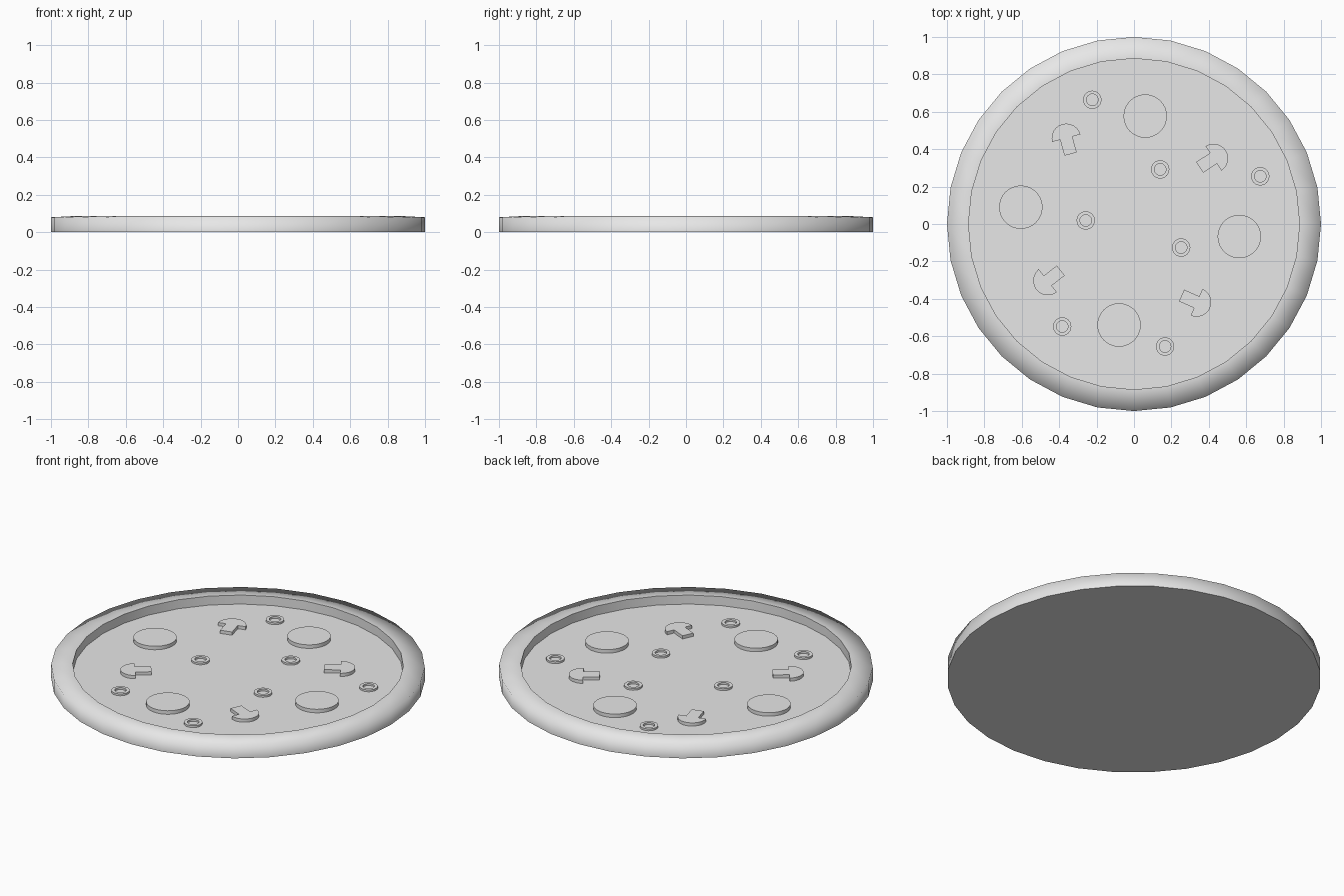
import bpy, bmesh, math
from mathutils import Vector

if "Cube" in bpy.data.objects:
    bpy.data.objects.remove(bpy.data.objects["Cube"])

mat = bpy.data.materials.new("plain grey")
mat.diffuse_color = (0.8, 0.8, 0.8, 1)
mat.use_nodes = True
mat.node_tree.nodes["Principled BSDF"].inputs["Base Color"].default_value = mat.diffuse_color
FLOOR = 0.033


def finish(bm, name, keep_soft=lambda e: False):
    """Smooth shade, with sharp edges wherever faces meet steeply."""
    bmesh.ops.recalc_face_normals(bm, faces=bm.faces[:])
    for f in bm.faces:
        f.smooth = True
    for e in bm.edges:
        steep = len(e.link_faces) == 2 and e.calc_face_angle() > math.radians(35)
        e.smooth = not steep or keep_soft(e)
    me = bpy.data.meshes.new(name)
    bm.to_mesh(me)
    bm.free()
    me.materials.append(mat)
    ob = bpy.data.objects.new(name, me)
    bpy.context.collection.objects.link(ob)
    return ob


def lathe(name, profile, n, centre=(0, 0), closed=False, keep_soft=lambda e: False):
    """Revolve an (r, z) profile; open profiles get end caps."""
    bm = bmesh.new()
    rings = []
    for r, z in profile:
        rings.append([bm.verts.new((centre[0] + r * math.cos(2 * math.pi * i / n),
                                    centre[1] + r * math.sin(2 * math.pi * i / n), z))
                      for i in range(n)])
    pairs = list(zip(rings, rings[1:]))
    if closed:
        pairs.append((rings[-1], rings[0]))
    else:
        bm.faces.new(rings[0])
        bm.faces.new(rings[-1])
    for a, b in pairs:
        for i in range(n):
            j = (i + 1) % n
            bm.faces.new((a[i], a[j], b[j], b[i]))
    return finish(bm, name, keep_soft)


def outer_rim(e):
    return all(v.co.z > 0.07 and math.hypot(v.co.x, v.co.y) > 0.95 for v in e.verts)


# Crust with raised rim and sunken floor
lathe("crust", [(1, 0), (1, 0.08), (0.885, 0.086), (0.885, FLOOR)], 32,
      keep_soft=outer_rim)

# Round sausage slices
for i, c in enumerate([(0.06, 0.577), (-0.605, 0.09), (0.563, -0.067), (-0.08, -0.54)]):
    lathe(f"sausage_slice_{i}", [(0.116, FLOOR - 0.01), (0.116, FLOOR + 0.021)], 32, c)

# Olive rings
olives = [(-0.223, 0.664), (0.14, 0.292), (0.675, 0.255), (-0.258, 0.019),
          (0.252, -0.126), (-0.384, -0.548), (0.166, -0.655)]
for i, c in enumerate(olives):
    lathe(f"olive_ring_{i}", [(0.049, FLOOR - 0.01), (0.049, FLOOR + 0.011),
                              (0.031, FLOOR + 0.011), (0.031, FLOOR - 0.01)],
          24, c, closed=True)


def mushroom(name, x, y, deg):
    """Flat slice: half-round cap on a straight stem, cap pointing along deg."""
    outline = [(0.078 * math.cos(t), 0.078 * math.sin(t))
               for t in [math.pi * (k / 12 - 0.5) for k in range(13)]]
    outline += [(0, 0.034), (-0.088, 0.034), (-0.088, -0.034), (0, -0.034)]
    a = math.radians(deg)
    ca, sa = math.cos(a), math.sin(a)
    bm = bmesh.new()
    base = bm.faces.new([bm.verts.new((x + u * ca - v * sa, y + u * sa + v * ca, FLOOR - 0.01))
                         for u, v in outline])
    geo = bmesh.ops.extrude_face_region(bm, geom=[base], use_keep_orig=True)["geom"]
    bmesh.ops.translate(bm, vec=Vector((0, 0, 0.029)),
                        verts=[g for g in geo if isinstance(g, bmesh.types.BMVert)])
    finish(bm, name)


# Mushroom slices
for i, m in enumerate([(-0.362, 0.459, 105), (0.425, 0.351, 33),
                       (-0.461, -0.303, 218), (0.335, -0.418, -24)]):
    mushroom(f"mushroom_slice_{i}", *m)
